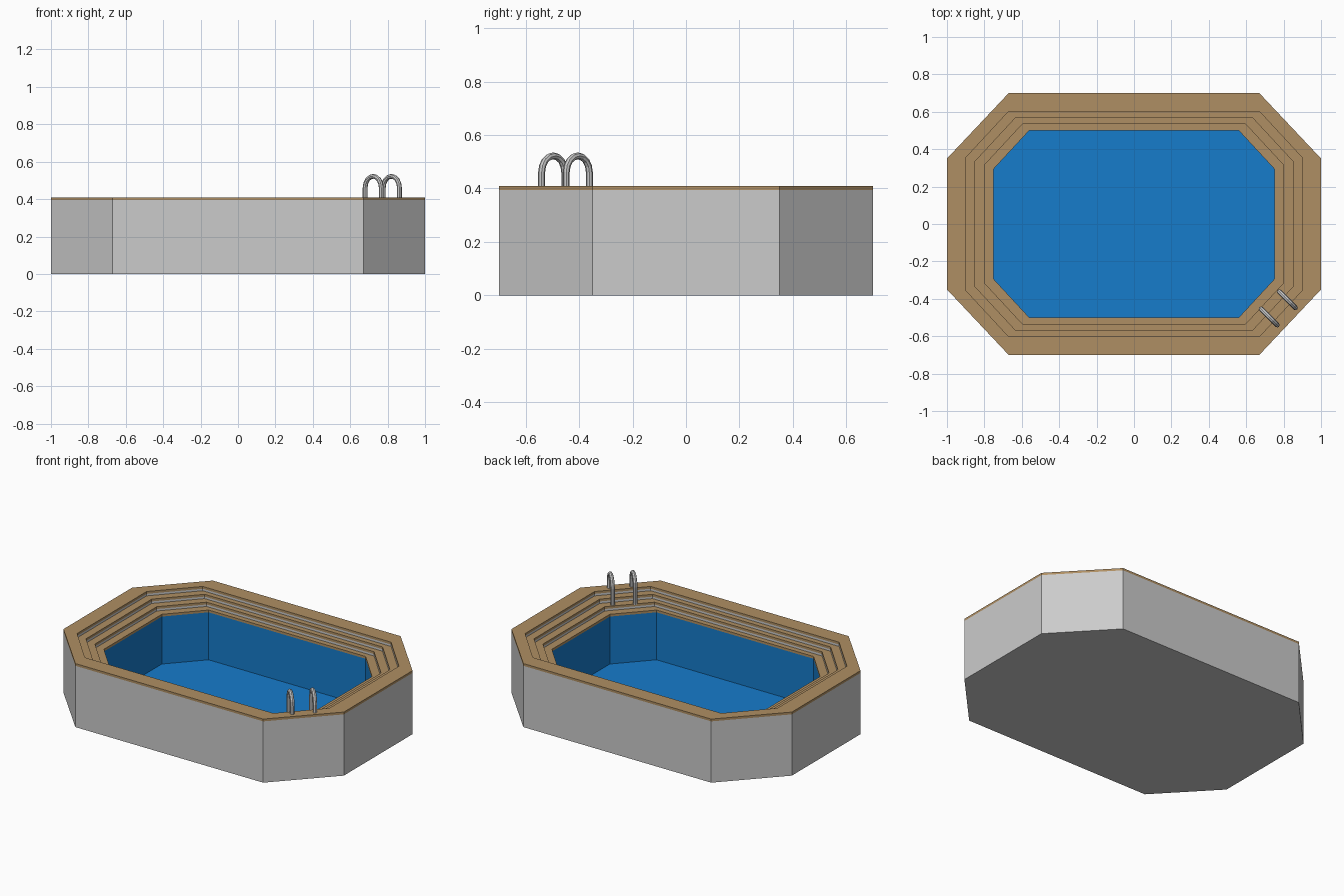
import bpy, bmesh, math
from mathutils import Vector

if "Cube" in bpy.data.objects:
    bpy.data.objects.remove(bpy.data.objects["Cube"])


def material(name, color):
    m = bpy.data.materials.new(name)
    m.diffuse_color = (*color, 1)
    m.use_nodes = True
    m.node_tree.nodes["Principled BSDF"].inputs["Base Color"].default_value = m.diffuse_color
    return m


wood = material("wood", (0.43, 0.275, 0.125))
blue = material("pool_blue", (0.008, 0.20, 0.60))


def octagon(hx, hy, cx, cy):
    # counter-clockwise octagon: half sizes hx, hy and where the corner cuts start
    return [(hx, -cy), (hx, cy), (cx, hy), (-cx, hy),
            (-hx, cy), (-hx, -cy), (-cx, -hy), (cx, -hy)]


OUTER = octagon(1.0, 0.7, 0.67, 0.35)


def inner(k):
    return [(x * k, y * k) for x, y in octagon(0.75, 0.5, 0.56, 0.295)]


def loft(name, rings, mat=None, close=False, cap_start=False, cap_end=False):
    # rings: list of (outline, z), skinned in order
    bm = bmesh.new()
    loops = [[bm.verts.new((x, y, z)) for x, y in o] for o, z in rings]
    pairs = list(zip(loops, loops[1:]))
    if close:
        pairs.append((loops[-1], loops[0]))
    for a, b in pairs:
        n = len(a)
        for i in range(n):
            j = (i + 1) % n
            bm.faces.new((a[i], a[j], b[j], b[i]))
    if cap_start:
        bm.faces.new(loops[0][::-1])
    if cap_end:
        bm.faces.new(loops[-1])
    me = bpy.data.meshes.new(name)
    bm.to_mesh(me)
    bm.free()
    ob = bpy.data.objects.new(name, me)
    bpy.context.collection.objects.link(ob)
    if mat:
        me.materials.append(mat)
    return ob


# Deck and three steps going down to the basin
SCALES = [1.2, 1.2 - 0.2 / 3, 1.2 - 0.4 / 3, 1.0]
OUTLINES = [OUTER] + [inner(k) for k in SCALES]
TOPS = [0.41, 0.382, 0.354, 0.326]
PLANK = 0.015

# Grey outer wall with closed underside and grey step risers
loft("outer_wall", [(OUTER, 0), (OUTER, TOPS[0] - PLANK)], cap_start=True)
for i in range(3):
    o = OUTLINES[i + 1]
    loft(f"step_riser_{i + 1}", [(o, TOPS[i] - PLANK), (o, TOPS[i + 1])])

# Wooden deck and step planks
for i, z in enumerate(TOPS):
    a, b = OUTLINES[i], OUTLINES[i + 1]
    loft("deck" if i == 0 else f"step_plank_{i}",
         [(a, z - PLANK), (a, z), (b, z), (b, z - PLANK)], wood, close=True)

# Blue basin
loft("basin", [(inner(1), TOPS[3] - PLANK), (inner(1), 0.005)], blue, cap_end=True)


# Ladder handrails: arched tubes across the front right corner
def handrail(name, x, y, r=0.061, tube=0.013, top=0.522):
    d = Vector((1, -1, 0)).normalized()
    c = Vector((x, y, top - r))
    path = [c + d * r + Vector((0, 0, 0.40 - c.z))]
    for i in range(9):
        t = math.pi * i / 8
        path.append(c + d * r * math.cos(t) + Vector((0, 0, r * math.sin(t))))
    path.append(c - d * r + Vector((0, 0, 0.35 - c.z)))
    cu = bpy.data.curves.new(name, 'CURVE')
    cu.dimensions = '3D'
    cu.bevel_depth = tube
    cu.bevel_resolution = 2
    cu.use_fill_caps = True
    sp = cu.splines.new('POLY')
    sp.points.add(len(path) - 1)
    for p, v in zip(sp.points, path):
        p.co = (*v, 1)
    sp.use_smooth = False
    bpy.context.collection.objects.link(bpy.data.objects.new(name, cu))


handrail("handrail_left", 0.723, -0.497)
handrail("handrail_right", 0.820, -0.405)
